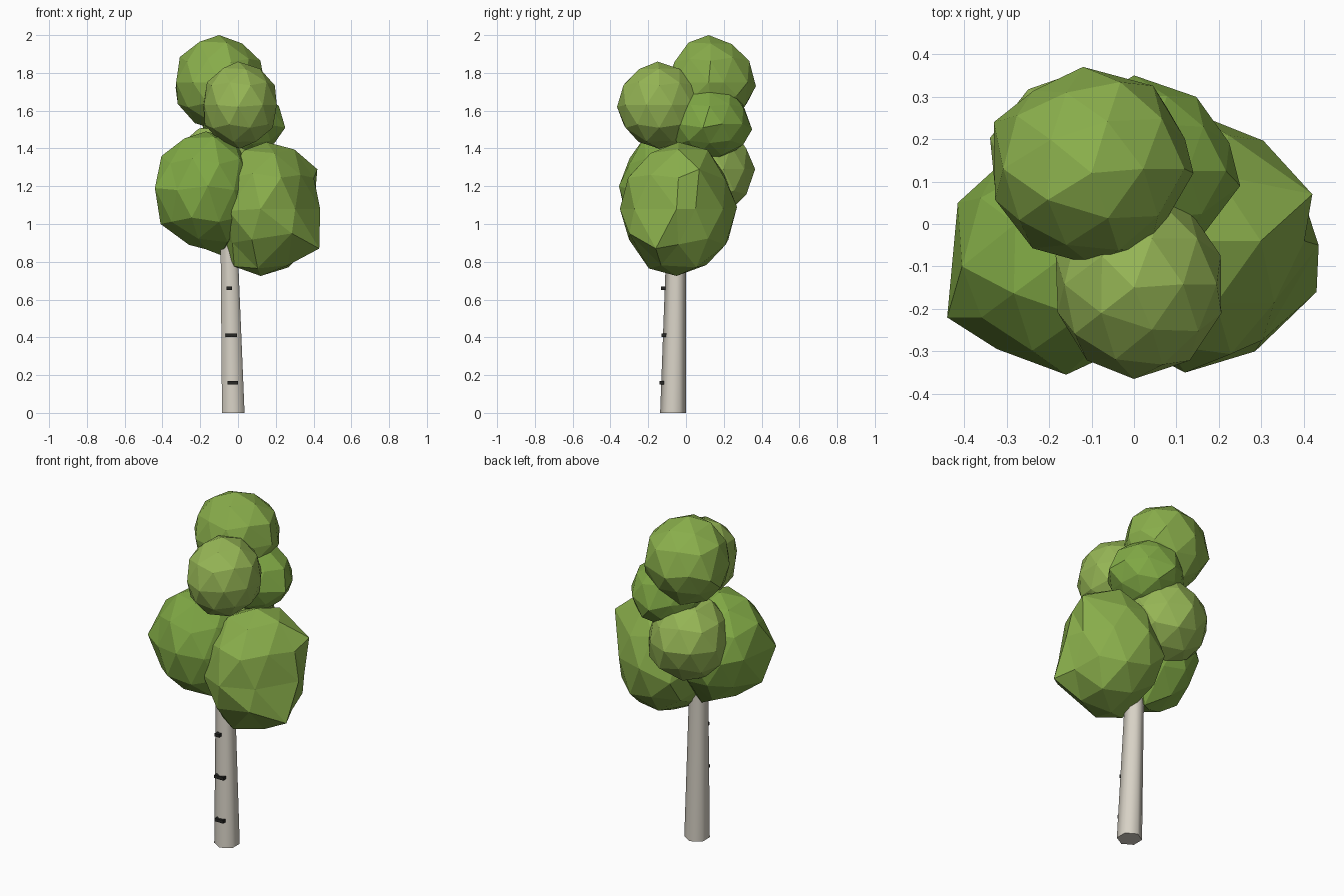
import bpy, bmesh, random
from mathutils import Vector, Matrix

if "Cube" in bpy.data.objects:
    bpy.data.objects.remove(bpy.data.objects["Cube"])

random.seed(11)


def material(name, color):
    m = bpy.data.materials.new(name)
    m.diffuse_color = (*color, 1)
    m.use_nodes = True
    m.node_tree.nodes["Principled BSDF"].inputs["Base Color"].default_value = m.diffuse_color
    return m


def finish(bm, name, mat):
    me = bpy.data.meshes.new(name)
    bm.to_mesh(me)
    bm.free()
    me.materials.append(mat)
    ob = bpy.data.objects.new(name, me)
    bpy.context.collection.objects.link(ob)
    return ob


def foliage(name, center, radii, mat, pulls=(), jitter=0.06):
    """Low-poly leaf clump; the nearest corners are pulled out to given points."""
    bm = bmesh.new()
    bmesh.ops.create_icosphere(bm, subdivisions=2, radius=1)
    for v in bm.verts:
        k = v.co * random.uniform(1 - jitter, 1 + jitter / 2)
        v.co = Vector(c + r * d for c, r, d in zip(center, radii, k))
    free = list(bm.verts)
    for p in pulls:
        v = min(free, key=lambda w: (w.co - Vector(p)).length)
        v.co = p
        free.remove(v)
    return finish(bm, name, mat)


bark = material("bark", (0.68, 0.64, 0.56))
dark = material("bark_mark", (0.02, 0.02, 0.018))
green = material("leaf_green", (0.22, 0.40, 0.06))
mid = material("leaf_mid", (0.25, 0.42, 0.07))
light = material("leaf_light", (0.30, 0.46, 0.09))

# Leaning hexagonal trunk with smooth sides
HEIGHT = 1.4
bm = bmesh.new()
bmesh.ops.create_cone(bm, cap_ends=True, segments=6, radius1=0.069, radius2=0.042,
                      depth=HEIGHT, matrix=Matrix.Translation((-0.025, -0.068, HEIGHT / 2)))
for v in bm.verts:
    if v.co.z > 0.1:
        v.co += Vector((-0.035, 0.025, 0))
for f in bm.faces:
    f.smooth = len(f.verts) == 4
finish(bm, "trunk", bark)

# Dark bark marks on the front
for i, (x, y, z, w) in enumerate([(-0.028, -0.128, 0.16, 0.055),
                                  (-0.036, -0.117, 0.41, 0.06),
                                  (-0.047, -0.12, 0.66, 0.03)]):
    bm = bmesh.new()
    bmesh.ops.create_cube(bm, size=1, matrix=Matrix.Translation((x, y, z))
                          @ Matrix.Diagonal((w, 0.025, 0.018, 1)))
    finish(bm, f"bark_mark_{i + 1}", dark)

# Leaf clumps
foliage("foliage_lower_left", (-0.17, -0.08, 1.18), (0.265, 0.27, 0.32), green,
        [(-0.44, -0.22, 1.19), (-0.405, -0.1, 1.36), (-0.16, -0.355, 1.2),
         (-0.41, -0.13, 1.0), (-0.26, -0.1, 0.89), (-0.09, -0.02, 0.835),
         (-0.415, 0.05, 1.2)])
foliage("foliage_lower_right", (0.15, -0.04, 1.08), (0.275, 0.305, 0.36), mid,
        [(0.12, -0.05, 0.725), (0.43, -0.16, 0.87), (0.42, 0.07, 1.29),
         (0.12, 0.27, 1.09), (0.12, -0.35, 1.08), (0.285, -0.3, 0.95),
         (0.435, -0.05, 1.08), (-0.05, -0.26, 1.07), (-0.02, -0.12, 0.775),
         (-0.04, 0.21, 1.02)])
foliage("foliage_back", (-0.11, 0.13, 1.29), (0.235, 0.23, 0.25), light)
foliage("foliage_middle", (0.02, 0.125, 1.53), (0.215, 0.215, 0.205), green,
        [(0.25, 0.09, 1.51), (0.0, 0.35, 1.5)])
foliage("foliage_upper_front", (0.01, -0.142, 1.63), (0.205, 0.22, 0.23), light,
        [(0.0, -0.365, 1.62), (0.0, -0.15, 1.86)], 0.03)
foliage("foliage_top", (-0.1, 0.13, 1.75), (0.24, 0.235, 0.25), mid,
        [(-0.1, 0.12, 2.0), (-0.33, 0.24, 1.72), (-0.12, 0.37, 1.73),
         (0.14, 0.12, 1.75), (0.08, 0.27, 1.68)])
